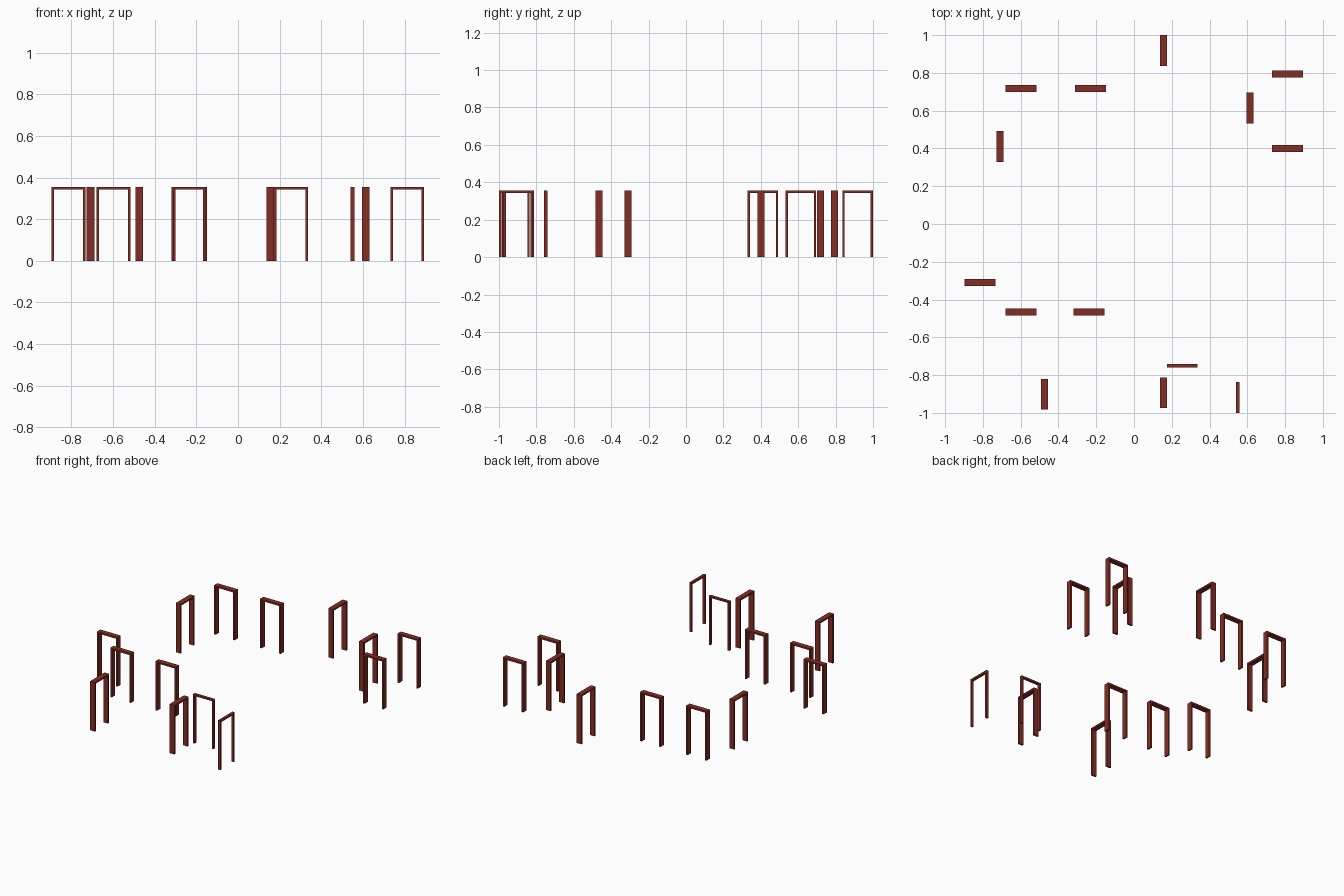
import bpy, bmesh, math
from mathutils import Matrix

if "Cube" in bpy.data.objects:
    bpy.data.objects.remove(bpy.data.objects["Cube"])

W, H, T = 0.163, 0.355, 0.012      # frame width, height, board thickness
DEEP, THIN = 0.037, 0.019          # frame depths

mat = bpy.data.materials.new("red_brown_wood")
mat.diffuse_color = (0.23, 0.027, 0.018, 1)
mat.use_nodes = True
mat.node_tree.nodes["Principled BSDF"].inputs["Base Color"].default_value = mat.diffuse_color


def door_frame(name, x, y, depth, turned):
    # U-shaped outline: two jambs and a head, extruded through the wall depth
    a, b = W / 2, W / 2 - T
    outline = [(-a, 0), (-b, 0), (-b, H - T), (b, H - T),
               (b, 0), (a, 0), (a, H), (-a, H)]
    bm = bmesh.new()
    face = bm.faces.new([bm.verts.new((px, -depth / 2, pz)) for px, pz in outline])
    ext = bmesh.ops.extrude_face_region(bm, geom=[face], use_keep_orig=True)
    moved = [v for v in ext["geom"] if isinstance(v, bmesh.types.BMVert)]
    bmesh.ops.translate(bm, verts=moved, vec=(0, depth, 0))
    if turned:
        bm.transform(Matrix.Rotation(math.pi / 2, 4, 'Z'))
    bmesh.ops.recalc_face_normals(bm, faces=bm.faces)
    me = bpy.data.meshes.new(name)
    bm.to_mesh(me)
    bm.free()
    me.materials.append(mat)
    ob = bpy.data.objects.new(name, me)
    ob.location = (x, y, 0)
    bpy.context.collection.objects.link(ob)


# frames spanning left to right
across = [(-0.599, 0.718), (-0.231, 0.718), (0.813, 0.794), (0.813, 0.401),
          (-0.815, -0.309), (-0.599, -0.466), (-0.238, -0.466)]
# frames spanning front to back
along = [(0.155, 0.918), (0.613, 0.614), (-0.709, 0.411),
         (-0.474, -0.901), (0.155, -0.893)]

for i, (x, y) in enumerate(across):
    door_frame(f"door_frame_across_{i + 1}", x, y, DEEP, False)
for i, (x, y) in enumerate(along):
    door_frame(f"door_frame_along_{i + 1}", x, y, DEEP, True)

# two slimmer frames
door_frame("slim_door_frame_across", 0.255, -0.75, THIN, False)
door_frame("slim_door_frame_along", 0.55, -0.918, THIN, True)
